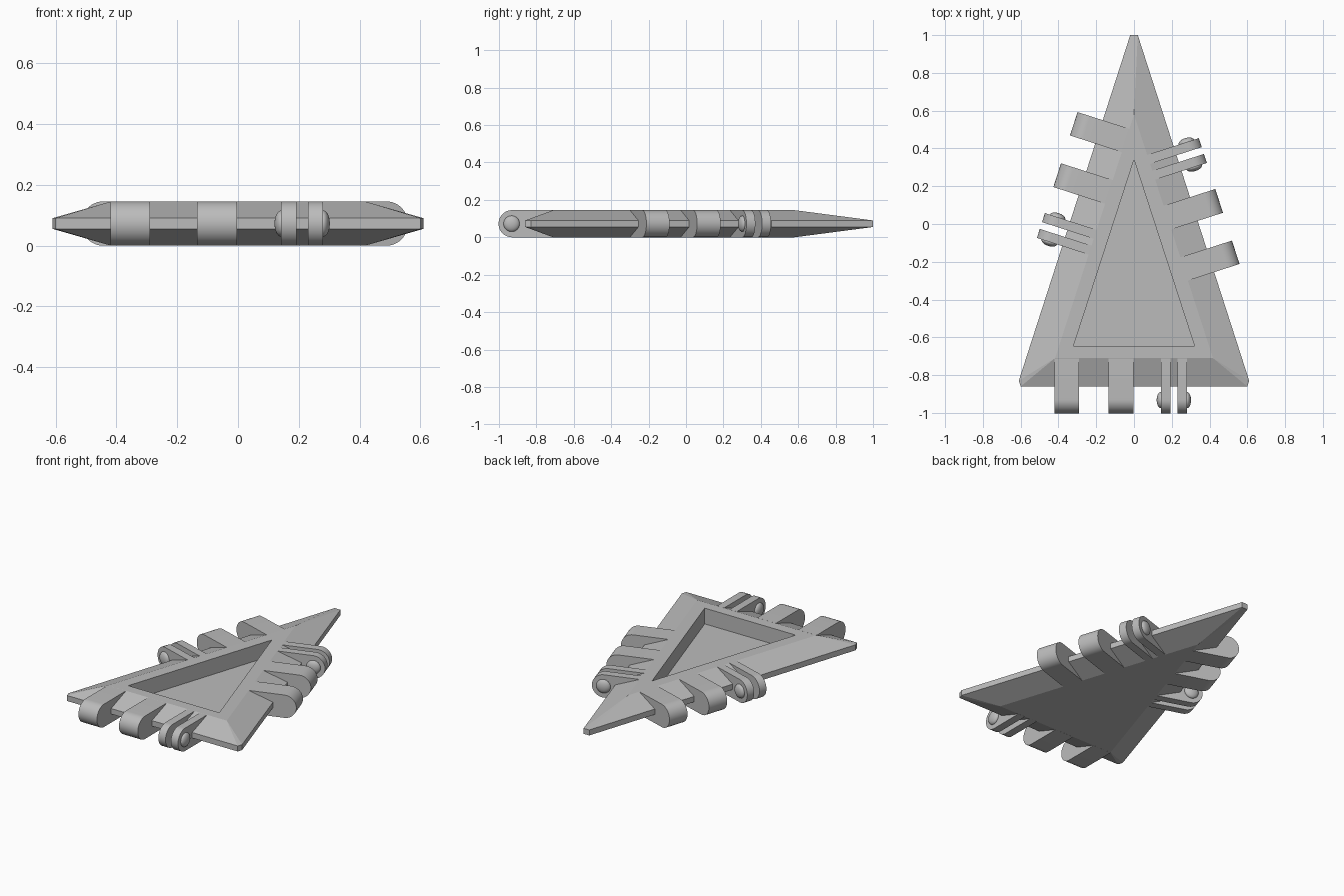
import bpy, bmesh, math
from mathutils import Matrix, Vector

if "Cube" in bpy.data.objects:
    bpy.data.objects.remove(bpy.data.objects["Cube"])

H = 0.145            # plate thickness
R = H / 2            # knuckle radius
RIM_LO, RIM_HI = 0.055, 0.09
SLOPE = math.radians(17.9)

grey = bpy.data.materials.new("plain_grey")
grey.use_nodes = True
grey.diffuse_color = (0.5, 0.5, 0.5, 1)
grey.node_tree.nodes["Principled BSDF"].inputs["Base Color"].default_value = (0.5, 0.5, 0.5, 1)


def finish(bm, name, matrix=Matrix()):
    bmesh.ops.recalc_face_normals(bm, faces=bm.faces)
    mesh = bpy.data.meshes.new(name)
    bm.to_mesh(mesh)
    bm.free()
    mesh.transform(matrix)
    mesh.materials.append(grey)
    obj = bpy.data.objects.new(name, mesh)
    bpy.context.collection.objects.link(obj)
    return obj


def prism(name, profile, a, b, place, matrix=Matrix()):
    """Extrude a 2D profile from a to b; place(p, q, t) gives the 3D point."""
    bm = bmesh.new()
    ends = [[bm.verts.new(place(p, q, t)) for p, q in profile] for t in (a, b)]
    n = len(profile)
    bm.faces.new(ends[0])
    bm.faces.new(ends[1])
    for i in range(n):
        j = (i + 1) % n
        bm.faces.new((ends[0][i], ends[0][j], ends[1][j], ends[1][i]))
    return finish(bm, name, matrix)


def along_edge(v, z, u):
    return (u, v, z)


def upright(x, y, z):
    return (x, y, z)


def ball(name, u, depth, radius, matrix):
    """Flattened ball on the hinge axis."""
    bm = bmesh.new()
    bmesh.ops.create_uvsphere(bm, u_segments=32, v_segments=20, radius=1)
    shape = Matrix.Translation((u, R, R)) @ Matrix.Rotation(math.pi / 2, 4, "Y")
    return finish(bm, name, matrix @ shape @ Matrix.Diagonal((radius, radius, depth, 1)))


def select(obj):
    bpy.ops.object.select_all(action="DESELECT")
    obj.select_set(True)
    bpy.context.view_layer.objects.active = obj


def cut(obj, cutter):
    cutter.hide_render = True
    mod = obj.modifiers.new("cut", "BOOLEAN")
    mod.operation = "DIFFERENCE"
    mod.solver = "EXACT"
    mod.object = cutter
    select(obj)
    bpy.ops.object.modifier_apply(modifier=mod.name)
    bpy.data.objects.remove(cutter)


def smooth(obj):
    select(obj)
    bpy.ops.object.shade_smooth_by_angle(angle=math.radians(30))


# Plate: thin rim polygon hulled with the full-height inner triangle
rim = [(0.02, 1), (0.61, -0.83), (0.6, -0.86)]
inner = [(0, 0.58), (0.418, -0.71)]
bm = bmesh.new()
for points, levels in ((rim, (RIM_LO, RIM_HI)), (inner, (0, H))):
    for x, y in points:
        for z in levels:
            for s in ((1, -1) if x else (1,)):
                bm.verts.new((s * x, y, z))
bmesh.ops.convex_hull(bm, input=bm.verts)
bmesh.ops.dissolve_limit(bm, angle_limit=0.01, verts=bm.verts, edges=bm.edges)
plate = finish(bm, "plate")

# Triangular tray in the top
cut(plate, prism("tray_cutter", [(0, 0.34), (0.32, -0.645), (-0.32, -0.645)],
                 0.045, 0.3, upright))


def edge_frame(outward, distance, shift):
    """Local axes on a rim edge: x along it, y outward, z up."""
    n = Vector((math.cos(outward), math.sin(outward), 0))
    t = Vector((-n.y, n.x, 0))
    m = Matrix((t, n, (0, 0, 1))).transposed().to_4x4()
    m.translation = n * distance + t * shift
    return m


frames = {
    "front": edge_frame(-math.pi / 2, 0.86, 0),
    "left": edge_frame(SLOPE, 0.324, 0.047),
    "right": edge_frame(math.pi - SLOPE, 0.324, -0.052),
}

# Bevelled notch outside the ledge, in outward/height coordinates
notch = [(-0.161, 0.155), (-0.085, RIM_HI), (-0.085, RIM_LO), (-0.161, -0.01),
         (0.2, -0.01), (0.2, 0.155)]
slot = [(-0.13, -0.05), (0.2, -0.05), (0.2, 0.2), (-0.13, 0.2)]

# Rounded hinge bar profile
bar = [(-0.149, H), (-0.149, 0)]
for i in range(25):
    a = math.pi * (i / 24 - 0.5)
    bar.append((R - 0.0025 + R * math.cos(a), R + R * math.sin(a)))

for side, m in frames.items():
    cut(plate, prism("notch_cutter", notch, -0.42, 0.43, along_edge, m))
    cut(plate, prism("slot_cutter", slot, 0.12, 0.302, along_edge, m))

    # Wide knuckles with facing sockets
    for label, a, b, socket in (("outer", -0.42, -0.29, -0.29),
                                ("middle", -0.135, -0.003, -0.135)):
        knuckle = prism(f"{side}_{label}_knuckle", bar, a, b, along_edge, m)
        cut(knuckle, ball("socket_cutter", socket, 0.022, 0.036, m))
        smooth(knuckle)

    # Slim spring clips with a bump on each outer face
    for label, a, b, face in (("first", 0.142, 0.192, 0.142),
                              ("second", 0.23, 0.28, 0.28)):
        smooth(prism(f"{side}_{label}_clip", bar, a, b, along_edge, m))
        smooth(ball(f"{side}_{label}_bump", face, 0.022, 0.043, m))
